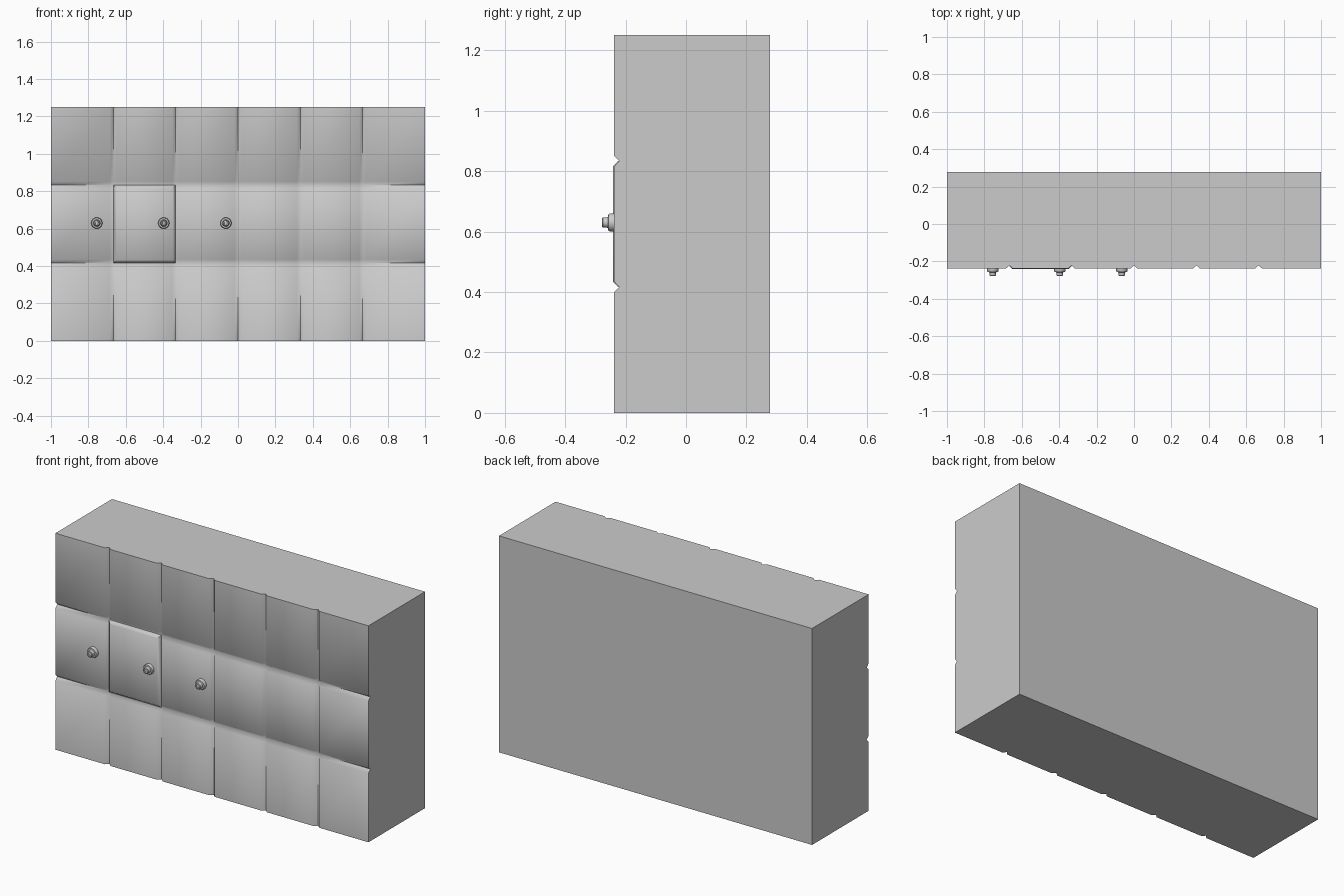
import bpy, bmesh, math

if "Cube" in bpy.data.objects:
    bpy.data.objects.remove(bpy.data.objects["Cube"])

FRONT, BACK, HEIGHT = -0.238, 0.278, 1.25
GROOVE_W, GROOVE_D = 0.018, 0.017
X_SEAMS = [-2 / 3, -1 / 3, 0, 1 / 3, 2 / 3]
Z_SEAMS = [HEIGHT / 3, HEIGHT * 2 / 3]


def finish(name, bm, angle):
    bmesh.ops.recalc_face_normals(bm, faces=bm.faces)
    mesh = bpy.data.meshes.new(name)
    bm.to_mesh(mesh)
    bm.free()
    ob = bpy.data.objects.new(name, mesh)
    bpy.context.collection.objects.link(ob)
    bpy.ops.object.select_all(action='DESELECT')
    ob.select_set(True)
    bpy.context.view_layer.objects.active = ob
    bpy.ops.object.shade_smooth_by_angle(angle=math.radians(angle))
    return ob


def stops(lo, seams, hi):
    # Each seam becomes two rims and a valley
    mid = [(s + o, o == 0) for s in seams for o in (-GROOVE_W, 0, GROOVE_W)]
    return [(lo, False)] + mid + [(hi, False)]


def locker_body():
    bm = bmesh.new()
    xs, zs = stops(-1, X_SEAMS, 1), stops(0, Z_SEAMS, HEIGHT)
    # Front: grid with V-shaped seams
    grid = [[bm.verts.new((x, FRONT + (GROOVE_D if vx or vz else 0), z))
             for z, vz in zs] for x, vx in xs]
    for i in range(len(xs) - 1):
        for j in range(len(zs) - 1):
            bm.faces.new((grid[i][j], grid[i + 1][j],
                          grid[i + 1][j + 1], grid[i][j + 1]))
    # Back, sides, top and bottom follow the front outline
    a, b, c, d = [bm.verts.new((x, BACK, z))
                  for x, z in ((-1, 0), (1, 0), (1, HEIGHT), (-1, HEIGHT))]
    bm.faces.new((a, b, c, d))
    bm.faces.new([col[0] for col in grid] + [b, a])
    bm.faces.new([col[-1] for col in grid] + [c, d])
    bm.faces.new(grid[0] + [d, a])
    bm.faces.new(grid[-1] + [c, b])
    finish("locker_body", bm, 60)


def door():
    # Separate door panel with chamfered front, just proud of the body
    bm = bmesh.new()
    x0, x1 = X_SEAMS[:2]
    z0, z1 = Z_SEAMS
    rings = []
    for y, inset in ((FRONT + 0.03, 0), (FRONT + GROOVE_D - 0.003, 0),
                     (FRONT - 0.003, GROOVE_W - 0.002)):
        rings.append([bm.verts.new((x, y, z)) for x, z in (
            (x0 + inset, z0 + inset), (x1 - inset, z0 + inset),
            (x1 - inset, z1 - inset), (x0 + inset, z1 - inset))])
    for lower, upper in zip(rings, rings[1:]):
        for k in range(4):
            n = (k + 1) % 4
            bm.faces.new((lower[k], lower[n], upper[n], upper[k]))
    bm.faces.new(rings[0])
    bm.faces.new(rings[-1])
    finish("door", bm, 60)


def lock(name, x, z=0.63, sides=24):
    # Lathed lock: collar with rounded rim and a narrow raised barrel
    profile = [(0.030, 0.005), (0.030, -0.014), (0.027, -0.019),
               (0.019, -0.020), (0.017, -0.024), (0.017, -0.037),
               (0.014, -0.040), (0.009, -0.040), (0.008, -0.036)]
    bm = bmesh.new()
    rings = [[bm.verts.new((x + r * math.cos(t), FRONT + y, z + r * math.sin(t)))
              for t in [math.tau * k / sides for k in range(sides)]]
             for r, y in profile]
    for lower, upper in zip(rings, rings[1:]):
        for k in range(sides):
            n = (k + 1) % sides
            bm.faces.new((lower[k], lower[n], upper[n], upper[k]))
    bm.faces.new(rings[0])
    bm.faces.new(rings[-1])
    finish(name, bm, 40)


locker_body()
door()
for label, x in (("left", -0.755), ("door", -0.397), ("right", -0.065)):
    lock("lock_" + label, x)
